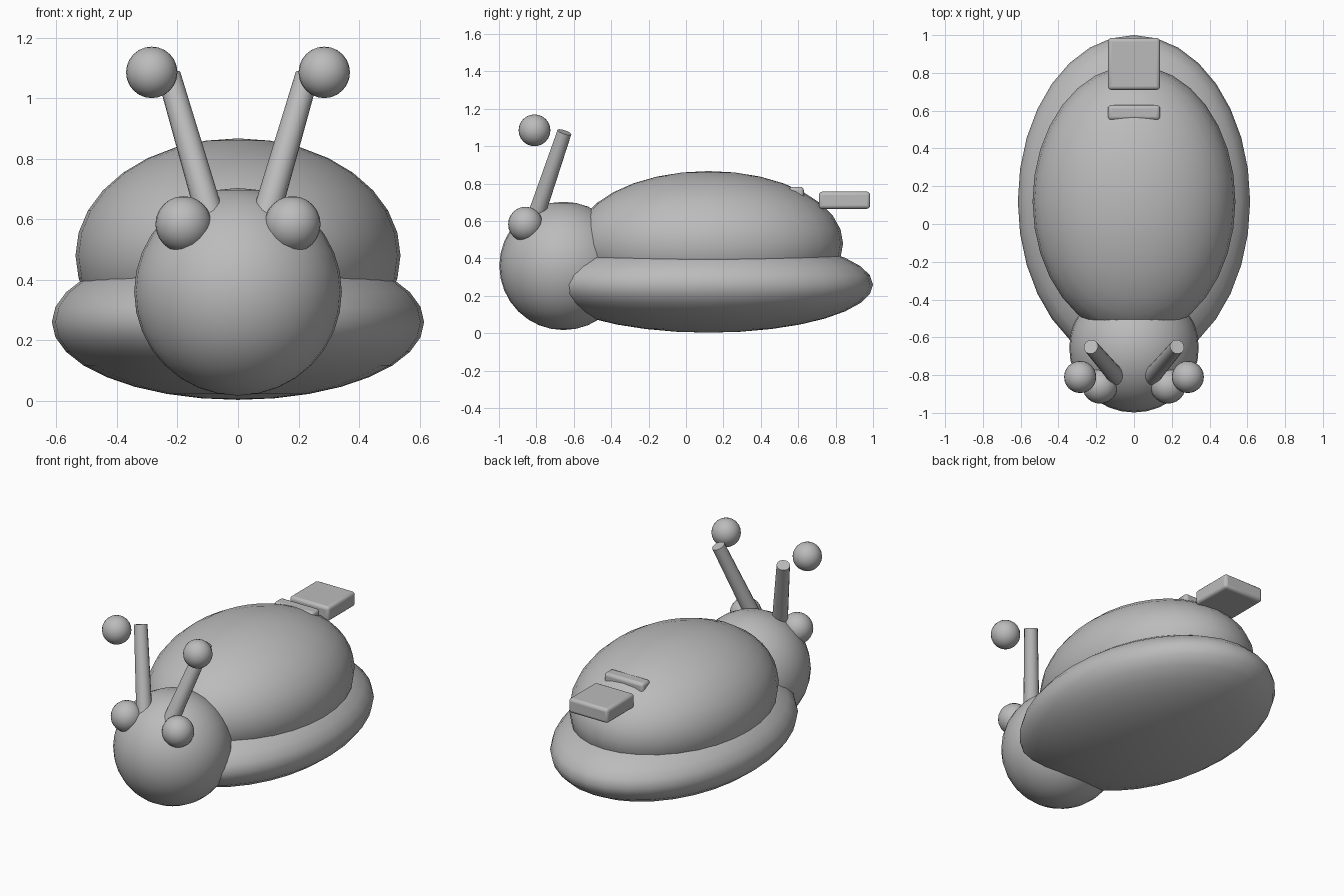
import bpy
from mathutils import Vector

if "Cube" in bpy.data.objects:
    bpy.data.objects.remove(bpy.data.objects["Cube"])

grey = bpy.data.materials.new("plain grey")
grey.diffuse_color = (0.5, 0.5, 0.5, 1)
grey.use_nodes = True
grey.node_tree.nodes["Principled BSDF"].inputs["Base Color"].default_value = grey.diffuse_color


def finish(name, angle=0.7):
    ob = bpy.context.object
    ob.name = name
    ob.data.materials.append(grey)
    bpy.ops.object.shade_smooth_by_angle(angle=angle)
    return ob


def ellipsoid(name, centre, radii, segments=32, rings=16):
    bpy.ops.mesh.primitive_uv_sphere_add(segments=segments, ring_count=rings, radius=1, location=centre)
    bpy.context.object.scale = radii
    bpy.ops.object.transform_apply(location=False, rotation=False, scale=True)
    return finish(name)


def stalk(name, start, end, r1, r2):
    a, b = Vector(start), Vector(end)
    bpy.ops.mesh.primitive_cone_add(vertices=16, radius1=r1, radius2=r2, depth=(b - a).length,
                                    location=(a + b) / 2)
    bpy.context.object.rotation_euler = (b - a).to_track_quat('Z', 'Y').to_euler()
    return finish(name)


def rounded_box(name, lo, hi, radius):
    lo, hi = Vector(lo), Vector(hi)
    bpy.ops.mesh.primitive_cube_add(size=1, location=(lo + hi) / 2)
    bpy.context.object.scale = hi - lo
    bpy.ops.object.transform_apply(location=False, rotation=False, scale=True)
    bevel = bpy.context.object.modifiers.new("rounded edges", 'BEVEL')
    bevel.width = radius
    bevel.segments = 3
    return finish(name)


# Body, shell and head
ellipsoid("body", (0, 0.12, 0.26), (0.615, 0.88, 0.257))
ellipsoid("shell", (0, 0.12, 0.48), (0.537, 0.72, 0.387))
ellipsoid("head", (0, -0.655, 0.36), (0.343, 0.343, 0.343))

# Eyes, feelers and feeler balls on both sides
for side, s in (("left", -1), ("right", 1)):
    ellipsoid(side + "_eye", (s * 0.18, -0.858, 0.583), (0.093,) * 3, 24, 12)
    stalk(side + "_feeler", (s * 0.078, -0.825, 0.56), (s * 0.228, -0.65, 1.075), 0.047, 0.039)
    ellipsoid(side + "_feeler_ball", (s * 0.285, -0.81, 1.085), (0.085,) * 3, 24, 12)

# Tail plate and the small ridge half sunk into the shell
rounded_box("tail_plate", (-0.138, 0.71, 0.665), (0.138, 0.985, 0.757), 0.018)
rounded_box("shell_ridge", (-0.138, 0.55, 0.69), (0.138, 0.63, 0.783), 0.018)
